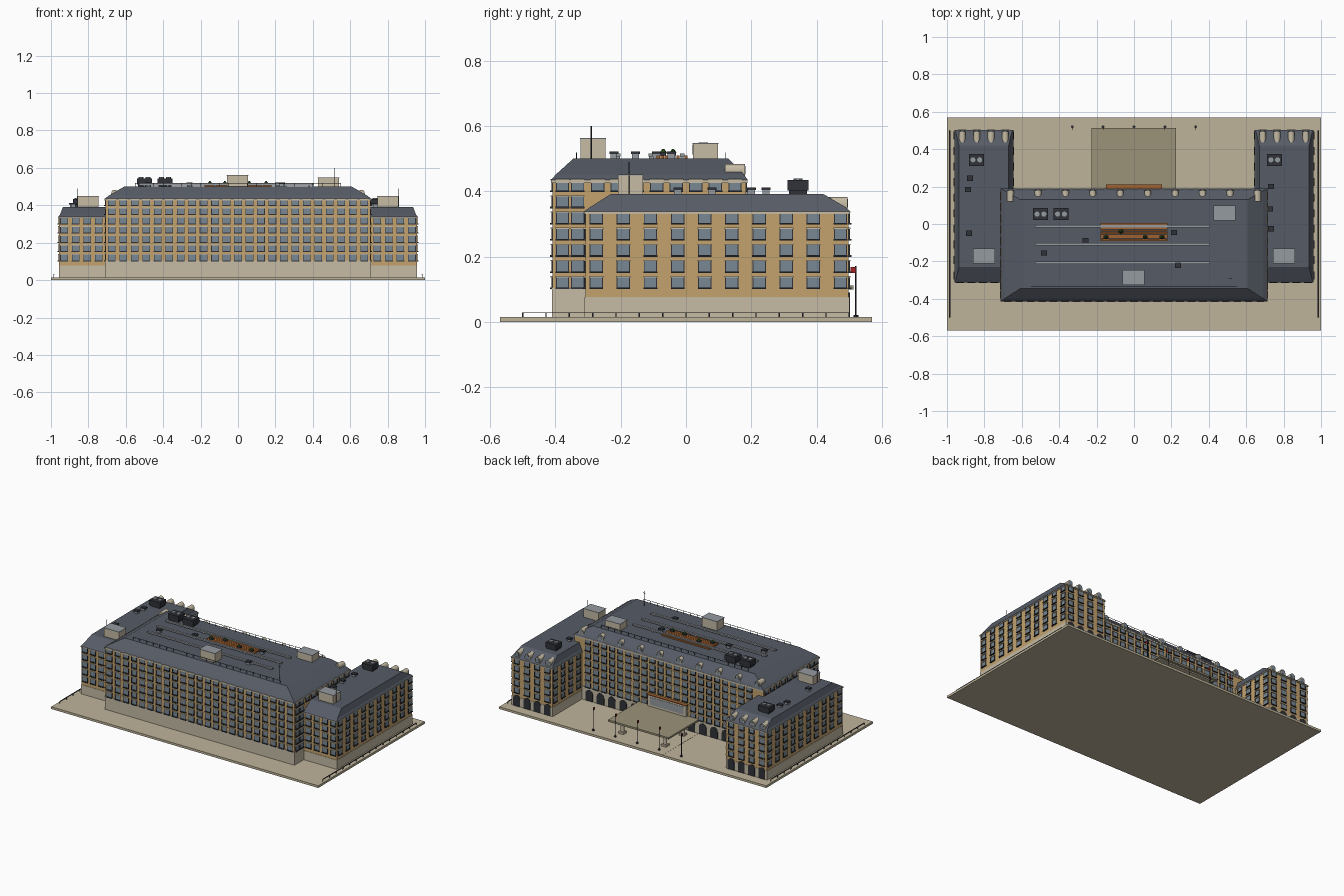
import bpy, bmesh, math

if "Cube" in bpy.data.objects:
    bpy.data.objects.remove(bpy.data.objects["Cube"])

# ---------- helpers ----------
def mat(name, r, g, b):
    m = bpy.data.materials.new(name)
    m.diffuse_color = (r ** 2.2, g ** 2.2, b ** 2.2, 1)
    m.use_nodes = True
    m.node_tree.nodes["Principled BSDF"].inputs["Base Color"].default_value = m.diffuse_color
    return m

WALL = mat("ochre_wall", .76, .63, .43)
STONE = mat("pale_stone", .77, .73, .64)
PAVE = mat("paving", .74, .70, .60)
ROOF = mat("slate_roof", .34, .36, .40)
GLASS = mat("window_glass", .47, .53, .58)
DARK = mat("dark_metal", .20, .21, .23)
METAL = mat("grey_metal", .58, .60, .62)
CANOPY = mat("canopy_olive", .60, .57, .47)
WOOD = mat("timber", .62, .38, .20)
RED = mat("flag_red", .65, .15, .15)
GREEN = mat("plant_green", .20, .33, .16)

parts = {}
def part(name, m):
    if name not in parts:
        parts[name] = (bmesh.new(), m)
    return parts[name][0]

def frustum(bm, lo, hi, z0, z1):
    """Block between rectangle lo (x0,x1,y0,y1) at z0 and rectangle hi at z1."""
    ring = lambda r, z: [bm.verts.new(p) for p in
        ((r[0], r[2], z), (r[1], r[2], z), (r[1], r[3], z), (r[0], r[3], z))]
    a, b = ring(lo, z0), ring(hi, z1)
    bm.faces.new(a[::-1])
    bm.faces.new(b)
    for i in range(4):
        j = (i + 1) % 4
        bm.faces.new((a[i], a[j], b[j], b[i]))

def box(bm, x0, x1, y0, y1, z0, z1):
    r = (min(x0, x1), max(x0, x1), min(y0, y1), max(y0, y1))
    frustum(bm, r, r, z0, z1)

def cbox(bm, x, y, z, w, d, h):
    box(bm, x - w / 2, x + w / 2, y - d / 2, y + d / 2, z, z + h)

def arch(bm, x, y0, y1, z, w, h, n=8):
    """Round-topped prism running along y."""
    r = w / 2
    pts = [(x - r, z), (x + r, z)] + [
        (x + r * math.cos(math.pi * i / n), z + h - r + r * math.sin(math.pi * i / n))
        for i in range(n + 1)]
    a = [bm.verts.new((p[0], y0, p[1])) for p in pts]
    b = [bm.verts.new((p[0], y1, p[1])) for p in pts]
    bm.faces.new(a)
    bm.faces.new(b[::-1])
    for i in range(len(pts)):
        j = (i + 1) % len(pts)
        bm.faces.new((a[j], a[i], b[i], b[j]))

def tube(bm, x, y, z0, z1, r0, r1=None, n=10):
    res = bmesh.ops.create_cone(bm, cap_ends=True, segments=n, radius1=r0,
                                radius2=r0 if r1 is None else r1, depth=z1 - z0)
    bmesh.ops.translate(bm, verts=res["verts"], vec=(x, y, (z0 + z1) / 2))

def spread(a, b, n):
    return [a + (b - a) * i / (n - 1) for i in range(n)]

def facade(name, axis, pos, sign, cols, rows, w=.038, h=.033):
    """Windows on a wall: axis is the wall's normal axis, sign its direction."""
    def b(bm, u0, u1, n0, n1, z0, z1):
        n0, n1 = pos + sign * n0, pos + sign * n1
        box(bm, *((n0, n1, u0, u1) if axis == "x" else (u0, u1, n0, n1)), z0, z1)
    glass, frame, trim = (part(name + s, m) for s, m in
        (("_window_glass", GLASS), ("_window_frames", DARK), ("_window_heads", STONE)))
    for u in cols:
        for z in rows:
            b(glass, u - w / 2, u + w / 2, -.002, .002, z - h / 2, z + h / 2)
            for s in (-1, 1):
                b(frame, u + s * w / 2 - .0015, u + s * w / 2 + .0015, -.002, .004, z - h / 2, z + h / 2)
            b(frame, u - w / 2 - .002, u + w / 2 + .002, -.002, .008, z - h / 2 - .003, z - h / 2 + .002)
            b(trim, u - w / 2 - .003, u + w / 2 + .003, -.002, .006, z + h / 2, z + h / 2 + .004)

Z0 = .015
rows = [.12 + .0495 * i for i in range(7)]

# ---------- site ----------
box(part("ground_slab", PAVE), -1, 1, -.57, .57, 0, Z0)
box(part("driveway", PAVE), -.225, .225, .19, .57, Z0, Z0 + .001)
rail = part("boundary_railings", DARK)
for s in (-1, 1):
    cbox(rail, s * .985, 0, .027, .006, 1.0, .002)
    for y in spread(-.5, .5, 15):
        cbox(rail, s * .985, y, Z0, .004, .004, .014)

# ---------- main block ----------
box(part("main_base", STONE), -.71, .71, -.41, .185, Z0, .103)
box(part("main_walls", WALL), -.708, .708, -.408, .183, .103, .432)
box(part("main_band", STONE), -.712, .712, -.412, .187, .1, .105)
box(part("main_cornice", STONE), -.713, .713, -.413, .188, .426, .434)
mr = part("main_roof", ROOF)
frustum(mr, (-.714, .714, -.414, .189), (-.69, .69, -.398, .177), .434, .452)
frustum(mr, (-.69, .69, -.398, .177), (-.608, .608, -.345, .13), .452, .5)
facade("front", "y", -.408, -1, spread(-.675, .675, 23), rows)
facade("courtyard", "y", .183, 1, spread(-.605, .605, 21), rows)
for s, n in ((-1, "main_left"), (1, "main_right")):
    facade(n, "x", s * .708, s, [-.378, -.332], rows)
    facade(n, "x", s * .708, s, spread(-.27, .15, 8), rows[6:])
dormers, dglass = part("dormers", STONE), part("dormer_windows", GLASS)
for x in spread(-.66, .66, 10):
    arch(dormers, x, .12, .18, .447, .036, .036)
    arch(dglass, x, .178, .182, .451, .024, .026)
arches = part("ground_arches", DARK)
for x in spread(-.595, .595, 15):
    arch(arches, x, .18, .1875, Z0, .055, .075)

# ---------- wings ----------
for cx, n in ((-.803, "left_wing"), (.803, "right_wing")):
    o = 1 if cx > 0 else -1
    x0, x1 = cx - .155, cx + .155
    box(part(n + "_base", STONE), x0, x1, -.31, .5, Z0, .077)
    box(part(n + "_walls", WALL), x0 + .002, x1 - .002, -.308, .498, .077, .337)
    box(part(n + "_cornice", STONE), x0 - .002, x1 + .002, -.312, .502, .331, .338)
    r = part(n + "_roof", ROOF)
    frustum(r, (x0 - .003, x1 + .003, -.313, .503), (x0 + .007, x1 - .007, -.293, .488), .338, .352)
    frustum(r, (x0 + .007, x1 - .007, -.293, .488), (x0 + .022, x1 - .022, -.23, .42), .352, .392)
    facade(n + "_outer", "x", cx + o * .153, o, spread(-.275, .473, 10), rows[:5])
    facade(n + "_inner", "x", cx - o * .153, -o, spread(.225, .473, 4), rows[:5])
    facade(n + "_front", "y", -.308, -1, [o * v for v in spread(.745, .93, 4)], rows[:5])
    xs = spread(cx - .115, cx + .115, 4)
    facade(n + "_back", "y", .498, 1, xs, rows[:5])
    for x in xs:
        arch(dormers, x, .42, .494, .345, .036, .038)
        arch(dglass, x, .492, .496, .35, .024, .027)
        arch(arches, x, .494, .5025, Z0, .05, .075)

# ---------- rooftop plant ----------
house, cap = part("roof_houses", STONE), part("roof_house_caps", METAL)
for x, y, z, h in ((-.003, -.285, .5, .06), (.483, .06, .5, .045),
                   (-.803, -.17, .39, .058), (.803, -.17, .39, .058)):
    cbox(house, x, y, z, .112, .076, h)
    cbox(cap, x, y, z + h, .118, .08, .003)
cool, fan = part("cooling_units", DARK), part("cooling_fans", METAL)
for x, y, z in ((-.5, .053, .5), (-.39, .053, .5), (-.843, .343, .39), (.75, .343, .39)):
    cbox(cool, x, y, z, .07, .055, .012)
    cbox(cool, x, y, z + .012, .08, .065, .032)
    for s in (-1, 1):
        tube(fan, x + s * .018, y, z + .044, z + .05, .014)
vent, vcap = part("roof_vents", METAL), part("roof_vent_caps", DARK)
for x, y, z in ((-.26, -.09, .5), (-.48, -.155, .5), (.215, -.045, .5), (.235, -.22, .5),
                (-.877, .245, .39), (-.887, .185, .39), (-.882, -.05, .39),
                (.733, .2, .39), (.727, .08, .39), (.733, -.025, .39)):
    cbox(vent, x, y, z, .024, .022, .014)
    cbox(vcap, x, y, z + .014, .032, .028, .008)
duct = part("roof_ducts", METAL)
for y in (-.012, -.108, -.207):
    box(duct, -.53, .405, y - .007, y + .007, .506, .516)
    for x in spread(-.5, .38, 8):
        cbox(duct, x, y, .5, .008, .01, .007)
# roof terrace with planters
deck, green = part("terrace_deck", WOOD), part("terrace_plants", GREEN)
for y in spread(-.085, 0, 8):
    box(deck, -.18, .18, y - .005, y + .005, .5, .509)
for x, y in ((-.15, -.07), (-.07, -.04), (.06, -.07), (.15, -.07)):
    cbox(vcap, x, y, .509, .026, .018, .01)
    tube(green, x, y, .519, .53, .011, .003, 7)
# roof edge railing
rr = part("roof_railing", DARK)
for y in (-.335, .12):
    box(rr, -.55, .55, y - .001, y + .001, .517, .519)
    for x in spread(-.55, .55, 23):
        cbox(rr, x, y, .5, .002, .002, .018)
mast = part("roof_masts", DARK)
tube(mast, .515, -.29, .5, .6, .002)
cbox(mast, .515, -.29, .585, .016, .002, .002)
for x in (-.86, .86):
    tube(mast, x, -.175, .39, .49, .0015)

# ---------- entrance canopy ----------
can = part("entrance_canopy", CANOPY)
box(can, -.228, .225, .187, .513, .1, .112)
box(part("canopy_soffit", STONE), -.21, .207, .187, .495, .092, .1)
col = part("canopy_columns", STONE)
for x in (-.16, .16):
    for y in (.26, .45):
        cbox(col, x, y, Z0, .036, .036, .014)
        tube(col, x, y, .029, .08, .012, n=16)
        tube(col, x, y, .08, .093, .012, .022, 16)
box(part("entrance_panel", STONE), -.145, .145, .19, .205, .112, .188)
box(part("entrance_panel_inset", METAL), -.125, .125, .204, .207, .125, .176)
box(part("entrance_panel_cap", WOOD), -.15, .15, .188, .212, .188, .193)

# ---------- flagpoles ----------
pole, flag = part("flagpoles", DARK), part("flags", RED)
for x in spread(-.33, .33, 5):
    tube(pole, x, .52, Z0, .022, .008)
    tube(pole, x, .52, .022, .172, .002, n=8)
    box(flag, x - .001, x + .001, .503, .519, .15, .168)

# ---------- turn collected parts into objects ----------
for name, (bm, m) in parts.items():
    bmesh.ops.recalc_face_normals(bm, faces=bm.faces)
    me = bpy.data.meshes.new(name)
    bm.to_mesh(me)
    bm.free()
    me.materials.append(m)
    bpy.context.collection.objects.link(bpy.data.objects.new(name, me))
